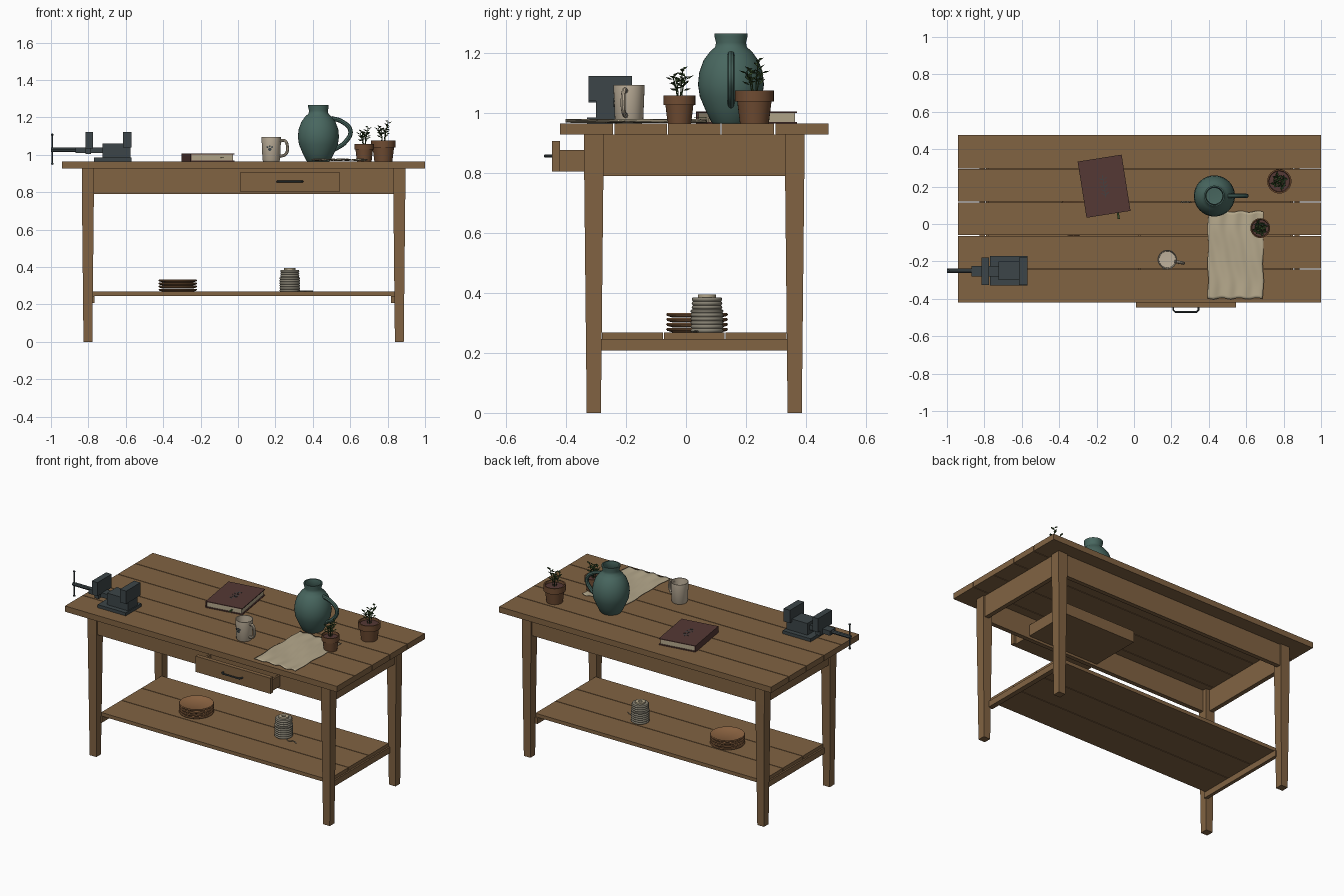
import bpy, bmesh, math, random
from mathutils import Vector, Matrix

random.seed(4)
cube = bpy.data.objects.get("Cube")
if cube:
    bpy.data.objects.remove(cube, do_unlink=True)


def material(name, r, g, b):
    mat = bpy.data.materials.new(name)
    mat.use_nodes = True
    mat.diffuse_color = (r, g, b, 1)
    mat.node_tree.nodes["Principled BSDF"].inputs["Base Color"].default_value = (r, g, b, 1)
    return mat


WOOD = material("oak wood", .22, .125, .055)
IRON = material("dark iron", .045, .06, .065)
TEAL = material("teal glaze", .065, .135, .115)
MAROON = material("maroon leather", .09, .04, .035)
CREAM = material("cream ceramic", .52, .44, .33)
LINEN = material("linen", .46, .39, .26)
CLAY = material("terracotta", .16, .072, .032)
PLATE = material("plate brown", .27, .13, .055)
LEAF = material("leaf green", .035, .07, .02)
TWINE = material("grey twine", .24, .22, .17)
TOP, SHELF = .965, .268


def finish(name, bm, mat, smooth=False):
    bmesh.ops.recalc_face_normals(bm, faces=bm.faces)
    mesh = bpy.data.meshes.new(name)
    bm.to_mesh(mesh)
    bm.free()
    obj = bpy.data.objects.new(name, mesh)
    bpy.context.collection.objects.link(obj)
    mesh.materials.append(mat)
    if smooth:
        smooth_shade(obj)
    return obj


def smooth_shade(obj):
    bpy.ops.object.select_all(action='DESELECT')
    obj.select_set(True)
    bpy.context.view_layer.objects.active = obj
    bpy.ops.object.shade_smooth_by_angle(angle=math.radians(40))


def add_box(bm, x0, x1, y0, y1, z0, z1):
    center = Vector((x0 + x1, y0 + y1, z0 + z1)) / 2
    matrix = Matrix.Translation(center) @ Matrix.Diagonal((x1 - x0, y1 - y0, z1 - z0, 1))
    return bmesh.ops.create_cube(bm, size=1, matrix=matrix)["verts"]


def boxes(name, mat, *items):
    bm = bmesh.new()
    for item in items:
        add_box(bm, *item)
    return finish(name, bm, mat)


def lathe(name, mat, center, profile, steps=32):
    bm = bmesh.new()
    verts = [bm.verts.new((r, 0, z)) for r, z in profile]
    edges = [bm.edges.new(pair) for pair in zip(verts, verts[1:])]
    bmesh.ops.spin(bm, geom=verts + edges, cent=(0, 0, 0), axis=(0, 0, 1),
                   angle=math.tau, steps=steps, use_duplicate=False)
    bmesh.ops.remove_doubles(bm, verts=bm.verts, dist=.0001)
    obj = finish(name, bm, mat, True)
    obj.location = center
    return obj


def tube(name, mat, points, radius, smooth=True):
    curve = bpy.data.curves.new(name, 'CURVE')
    curve.dimensions = '3D'
    curve.bevel_depth, curve.bevel_resolution = radius, 2
    curve.use_fill_caps = True
    spline = curve.splines.new('BEZIER' if smooth else 'POLY')
    knots = spline.bezier_points if smooth else spline.points
    knots.add(len(points) - 1)
    for knot, point in zip(knots, points):
        if smooth:
            knot.co = point
            knot.handle_left_type = knot.handle_right_type = 'AUTO'
        else:
            knot.co = (*point, 1)
    curve.materials.append(mat)
    obj = bpy.data.objects.new(name, curve)
    bpy.context.collection.objects.link(obj)
    bpy.ops.object.select_all(action='DESELECT')
    obj.select_set(True)
    bpy.context.view_layer.objects.active = obj
    bpy.ops.object.convert(target='MESH')
    smooth_shade(bpy.context.object)


# Planked top and lower shelf
def planks(name, count, x0, x1, y0, y1, z0, z1):
    step, gap = (y1 - y0) / count, .002
    for i in range(count):
        boxes(f"{name}_{i + 1}", WOOD,
              (x0, x1, y0 + i * step + gap * (i > 0), y0 + (i + 1) * step - gap * (i < count - 1), z0, z1))


planks("top_plank", 5, -.94, 1, -.42, .475, .928, TOP)
planks("shelf_plank", 3, -.78, .84, -.28, .335, .245, SHELF)

# Tapered legs
for side, x in (("right", -.8025), ("left", .8625)):
    for end, y in (("front", -.3075), ("back", .3625)):
        bm = bmesh.new()
        add_box(bm, x - .032, x + .032, y - .032, y + .032, .79, .928)
        for v in add_box(bm, x - .032, x + .032, y - .032, y + .032, 0, .79):
            if v.co.z < .1:
                v.co.x = x + (v.co.x - x) * .74
                v.co.y = y + (v.co.y - y) * .74
        finish(f"{end}_{side}_leg", bm, WOOD)

# Aprons and shelf rails
boxes("long_aprons", WOOD, (-.775, .835, -.33, -.302, .79, .928), (-.775, .835, .357, .385, .79, .928))
boxes("side_aprons", WOOD, (-.825, -.797, -.28, .335, .79, .928), (.857, .885, -.28, .335, .79, .928))
boxes("shelf_rails", WOOD, (-.79, -.768, -.29, .345, .208, .246), (.818, .85, -.29, .345, .208, .246))

# Drawer pulled slightly open
boxes("drawer_front", WOOD, (.01, .545, -.447, -.42, .805, .906))
boxes("drawer_box", WOOD, (.025, .53, -.42, .03, .805, .815), (.025, .037, -.42, .03, .815, .877),
      (.518, .53, -.42, .03, .815, .877), (.037, .518, .018, .03, .815, .877))
tube("drawer_handle", IRON, [(.21, -.445, .857), (.21, -.46, .857), (.22, -.47, .857),
     (.335, -.47, .857), (.345, -.46, .857), (.345, -.445, .857)], .005, False)

# Bench vise
boxes("vise_body", IRON, (-.77, -.57, -.33, -.17, TOP, .985), (-.725, -.575, -.3, -.2, .985, 1.06),
      (-.615, -.57, -.325, -.18, 1.04, 1.123))
boxes("vise_jaw", IRON, (-.815, -.775, -.325, -.18, 1.035, 1.123), (-.815, -.785, -.3, -.2, 1.005, 1.04),
      (-.87, -.72, -.28, -.225, 1.01, 1.04))
tube("vise_screw", IRON, [(-1, -.25, 1.027), (-.86, -.25, 1.027)], .012, False)
tube("vise_handle", IRON, [(-.993, -.25, .952), (-.993, -.25, 1.108)], .004, False)
for z in (.952, 1.108):
    lathe("vise_handle_knob", IRON, (-.993, -.25, z), [(0, -.006), (.007, -.003), (.007, .003), (0, .006)], 12)

# Book with ribbon and a plain sprig on the cover
book = [
    boxes("book_cover", MAROON, (-.119, .119, -.152, .152, 0, .005), (-.119, .119, -.152, .152, .036, .041),
          (-.119, -.113, -.152, .152, .005, .036)),
    boxes("book_pages", LINEN, (-.113, .112, -.145, .145, .005, .036)),
    boxes("book_ribbon", LEAF, (.045, .056, -.185, -.1, .018, .02)),
]
bm = bmesh.new()
add_box(bm, -.0015, .0015, -.06, .06, .041, .042)
for i in range(5):
    for s in (-1, 1):
        turn = Matrix.Translation((s * .012, i * .02 - .04, .0415)) @ Matrix.Rotation(s * .6, 4, 'Z')
        bmesh.ops.create_cube(bm, size=1, matrix=turn @ Matrix.Diagonal((.018, .003, .001, 1)))
book.append(finish("cover_sprig", bm, IRON))
for obj in book:
    obj.location = (-.16, .202, TOP)
    obj.rotation_euler.z = math.radians(9)

# Mug with painted dots
lathe("mug", CREAM, (.178, -.19, TOP), [(0, 0), (.043, 0), (.047, .006), (.052, .122), (.052, .129),
      (.048, .129), (.044, .012), (0, .01)])
tube("mug_handle", CREAM, [(.222, -.2, 1.073), (.25, -.206, 1.075), (.264, -.21, 1.045), (.256, -.208, 1.005),
     (.218, -.2, .99)], .008)
bm = bmesh.new()
for dx, dz, size in ((0, -.006, .009), (-.012, .006, .005), (0, .011, .005), (.012, .006, .005)):
    matrix = Matrix.Translation((.17 + dx, -.24, 1.035 + dz)) @ Matrix.Rotation(math.pi / 2, 4, 'X')
    bmesh.ops.create_cone(bm, cap_ends=True, segments=12, radius1=size, radius2=size, depth=.004, matrix=matrix)
finish("mug_dots", bm, IRON)

# Jug
lathe("jug", TEAL, (.43, .15, TOP), [(0, 0), (.06, 0), (.066, .006), (.085, .045), (.104, .09), (.11, .13),
      (.106, .17), (.092, .21), (.07, .24), (.053, .255), (.05, .27), (.055, .29), (.055, .3), (.048, .3),
      (.043, .27), (.06, .235), (.09, .19), (.09, .1), (.05, .02), (0, .015)], 40)
tube("jug_handle", TEAL, [(.5, .15, 1.195), (.555, .15, 1.178), (.601, .15, 1.128), (.575, .15, 1.07),
     (.51, .15, 1.025)], .012)

# Rippled cloth
bm = bmesh.new()
bmesh.ops.create_grid(bm, x_segments=32, y_segments=32, size=.5)
for v in bm.verts:
    x, y = v.co.x, v.co.y
    v.co.z = .004 + .0035 * math.sin(x * 22 + 2 * math.sin(y * 4)) + .002 * math.sin(y * 9 + x * 5)
    v.co.x = x * .295 + .003 * math.sin(y * 16)
    v.co.y = y * .465 + .004 * math.sin(x * 20)
cloth = finish("cloth", bm, LINEN, True)
cloth.location = (.543, -.166, TOP + .003)
thick = cloth.modifiers.new("thickness", 'SOLIDIFY')
thick.thickness = .003


# Potted plants
def potted_plant(name, x, y, radius, height, tip):
    rim = height * .66
    lathe(f"{name}_pot", CLAY, (x, y, TOP), [(0, 0), (radius * .74, 0), (radius * .88, rim), (radius, rim),
          (radius, height), (radius * .88, height), (radius * .84, height - .014)])
    lathe(f"{name}_soil", MAROON, (x, y, TOP), [(0, height - .01), (radius * .86, height - .014)])
    bm = bmesh.new()
    base = Vector((x, y, TOP + height - .014))
    for s in range(4):
        spin = s * math.tau / 4 + .5
        lean = Vector((math.cos(spin), math.sin(spin), 0)) * radius * .45
        length = tip * (1 if s == 0 else random.uniform(.65, .85))
        top = base + lean + Vector((0, 0, length))
        tube(f"{name}_stem", LEAF, [base + lean * .3, base + lean * .55 + Vector((0, 0, length / 2)), top], .002)
        for i in range(7):
            t = .4 + .1 * i
            root = (base + lean * .3).lerp(top, t)
            a = spin + i * 2.4
            out = Vector((math.cos(a), math.sin(a), random.uniform(.2, .9))).normalized()
            side = Vector((-math.sin(a), math.cos(a), 0)) * .008
            size = random.uniform(.024, .034)
            mid, lift = root + out * size * .5, Vector((0, 0, .003))
            start, end, fold = (bm.verts.new(p) for p in (root, root + out * size, mid - lift))
            for edge in (side, -side):
                bm.faces.new((start, bm.verts.new(mid + edge + lift), end, fold))
    finish(f"{name}_leaves", bm, LEAF)


potted_plant("large_plant", .777, .228, .065, .111, .115)
potted_plant("small_plant", .675, -.022, .053, .094, .1)

# Stack of plates on the shelf
for i in range(4):
    lathe(f"plate_{i + 1}", PLATE, (-.322, .037, SHELF + i * .0165),
          [(0, 0), (.08, 0), (.1, .006), (.103, .011), (.1, .0155), (.094, .0155), (.08, .008), (0, .008)])

# Twine wound on a core, with a loose end
wound = [(.03, 0)]
for i in range(37):
    z = i / 36 * .117
    wound.append(((.051 if z < .077 else .047) + .004 * abs(math.sin(i * math.pi / 4)), z))
lathe("twine_spool", TWINE, (.277, .07, SHELF), wound + [(.02, .117)])
lathe("spool_core", LINEN, (.277, .07, SHELF), [(0, 0), (.03, 0), (.03, .127), (.012, .127), (.012, .1), (0, .1)], 24)
tube("twine_end", TWINE, [(.32, .04, .272), (.345, .02, .271), (.37, .035, .271), (.4, .02, .271)], .0025)
